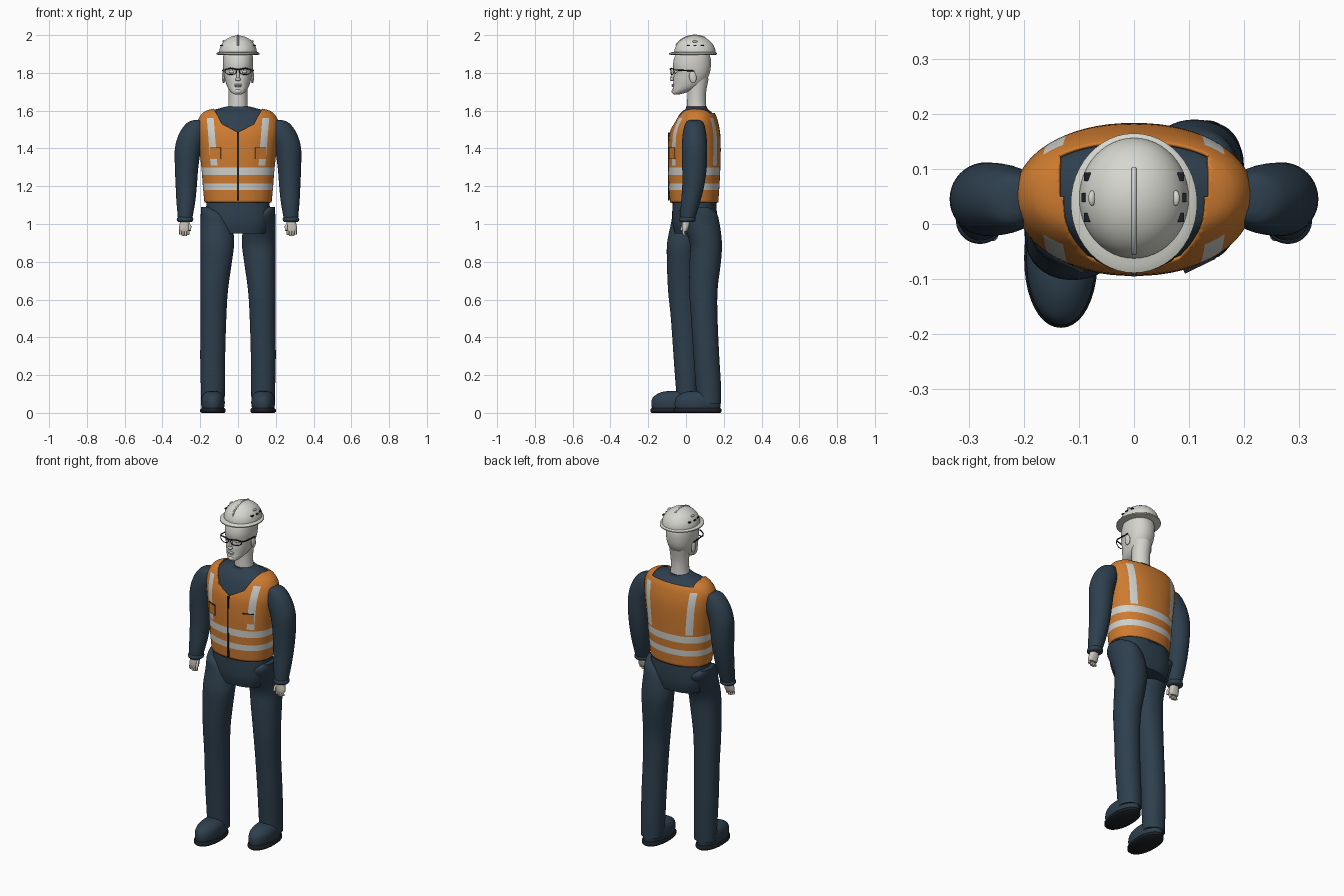
import bpy, bmesh, math
from mathutils import Vector, Matrix

if "Cube" in bpy.data.objects:
    bpy.data.objects.remove(bpy.data.objects["Cube"])


def mat(name, r, g, b):
    m = bpy.data.materials.new(name)
    m.diffuse_color = (r, g, b, 1)
    m.use_nodes = True
    m.node_tree.nodes["Principled BSDF"].inputs["Base Color"].default_value = m.diffuse_color
    return m


ORANGE = mat("vest_orange", 0.62, 0.20, 0.03)
SILVER = mat("reflective_silver", 0.62, 0.63, 0.60)
NAVY = mat("work_navy", 0.027, 0.05, 0.075)
WHITE = mat("helmet_white", 0.68, 0.68, 0.63)
SKIN = mat("pale_skin", 0.66, 0.65, 0.61)
HAND = mat("hand_beige", 0.60, 0.56, 0.49)
DARK = mat("dark_trim", 0.012, 0.014, 0.018)


def finish(bm, name, mats, angle=45):
    bmesh.ops.recalc_face_normals(bm, faces=bm.faces)
    me = bpy.data.meshes.new(name)
    bm.to_mesh(me)
    bm.free()
    for m in mats:
        me.materials.append(m)
    me.shade_smooth()
    me.set_sharp_from_angle(angle=math.radians(angle))
    ob = bpy.data.objects.new(name, me)
    bpy.context.collection.objects.link(ob)
    return ob


def spline(rows, k):
    """Catmull-Rom through the rows, k steps per span."""
    out = []
    for i in range(len(rows) - 1):
        a, b, c, d = (rows[max(0, min(len(rows) - 1, i + j))] for j in (-1, 0, 1, 2))
        for s in range(k):
            t = s / k
            out.append([0.5 * (2 * q + (r - p) * t + (2 * p - 5 * q + 4 * r - u) * t * t
                        + (3 * q - p - 3 * r + u) * t ** 3) for p, q, r, u in zip(a, b, c, d)])
    return out + [list(rows[-1])]


def loft_bm(rows, n=2.0, seg=40, k=4, caps=True):
    """Rows are (z, centre x, centre y, radius x, radius y)."""
    bm = bmesh.new()
    rings = []
    for z, cx, cy, rx, ry in (spline(rows, k) if k > 1 else rows):
        ring = []
        for i in range(seg):
            a = 2 * math.pi * i / seg
            c, s = math.cos(a), math.sin(a)
            ring.append(bm.verts.new((cx + rx * math.copysign(abs(c) ** (2 / n), c),
                                      cy + ry * math.copysign(abs(s) ** (2 / n), s), z)))
        rings.append(ring)
    for p, q in zip(rings, rings[1:]):
        for i in range(seg):
            j = (i + 1) % seg
            bm.faces.new((p[i], p[j], q[j], q[i]))
    if caps:
        bm.faces.new(rings[0])
        bm.faces.new(rings[-1])
    return bm


def loft(name, m, rows, n=2.0, seg=40, k=4, angle=45):
    return finish(loft_bm(rows, n, seg, k), name, [m], angle)


def ball(name, m, loc, size, rot=(0, 0, 0)):
    bm = bmesh.new()
    bmesh.ops.create_uvsphere(bm, u_segments=20, v_segments=12, radius=1)
    ob = finish(bm, name, [m], 180)
    ob.location, ob.scale, ob.rotation_euler = loc, size, rot
    return ob


def box(name, m, loc, size, rot=(0, 0, 0)):
    bm = bmesh.new()
    bmesh.ops.create_cube(bm, size=1, matrix=Matrix.Diagonal((*size, 1)))
    ob = finish(bm, name, [m], 30)
    ob.location, ob.rotation_euler = loc, rot
    return ob


def tube(name, m, pts, r, cyclic=False):
    cu = bpy.data.curves.new(name, 'CURVE')
    cu.dimensions, cu.bevel_depth, cu.bevel_resolution, cu.use_fill_caps = '3D', r, 2, True
    sp = cu.splines.new('POLY')
    sp.points.add(len(pts) - 1)
    for p, co in zip(sp.points, pts):
        p.co = (*co, 1)
    sp.use_cyclic_u = cyclic
    cu.materials.append(m)
    ob = bpy.data.objects.new(name, cu)
    bpy.context.collection.objects.link(ob)
    return ob


# Torso: shirt inside, vest outside, from one set of rings
torso = [(1.115, 0, .043, .178, .128), (1.2, 0, .043, .186, .134), (1.3, 0, .044, .194, .138),
         (1.4, 0, .045, .206, .139), (1.48, 0, .047, .216, .134), (1.54, 0, .052, .214, .118),
         (1.578, 0, .055, .196, .102), (1.6, 0, .056, .168, .085), (1.612, 0, .056, .125, .068)]
loft("shirt", NAVY, [(z - .005, x, y, a - .008, b - .008) for z, x, y, a, b in torso]
     + [(1.622, 0, .056, .062, .055)], 2.2, 64)

bm = loft_bm(torso, 2.2, 64, 5, False)
tilt = Vector((.9968, 0, -.08))
mid = Vector((.137, 0, 1.435))
neck = [(0, 1.485), (.085, 1.53), (.108, 1.575), (.14, 1.63)]
cuts = [((0, 0, z), (0, 0, 1)) for z in (1.18, 1.215, 1.26, 1.3, 1.31, 1.56, 1.588)]
cuts += [((0, .05, 0), (0, 1, 0)), ((0, 0, 0), (1, 0, 0))]
for s in (-1, 1):
    flip = Vector((s, 1, 1))
    cuts += [((mid + tilt * w) * flip, tilt * flip) for w in (-.018, .018)]
    cuts.append(((s * .135, 0, 0), (1, 0, 0)))
    cuts += [((s * x0, 0, z0), (s * (z1 - z0), 0, x0 - x1))
             for (x0, z0), (x1, z1) in zip(neck, neck[1:])]
for co, no in cuts:
    bmesh.ops.bisect_plane(bm, geom=bm.verts[:] + bm.edges[:] + bm.faces[:], dist=1e-5,
                           plane_co=co, plane_no=Vector(no).normalized())


def neckline(x):
    for (x0, z0), (x1, z1) in zip(neck, neck[1:]):
        if x <= x1:
            return z0 + (z1 - z0) * (x - x0) / (x1 - x0)
    return 9


gone = []
for f in bm.faces:
    c = f.calc_center_median()
    ax = abs(c.x)
    if ax < .135 and c.z > (neckline(ax) if c.y < .05 else 1.588):
        gone.append(f)
    strip = abs((Vector((ax, 0, c.z)) - mid).dot(tilt)) < .018 and 1.31 < c.z < 1.56
    if strip or 1.18 < c.z < 1.215 or 1.26 < c.z < 1.3:
        f.material_index = 1
bmesh.ops.delete(bm, geom=gone, context='FACES')
vest = finish(bm, "safety_vest", [ORANGE, SILVER])
sol = vest.modifiers.new("thickness", 'SOLIDIFY')
sol.thickness, sol.offset = .006, -1

# Zip and chest pockets
box("zip", DARK, (0, -.091, 1.305), (.009, .009, .36))
for s in (-1, 1):
    box("chest_pocket", ORANGE, (s * .118, -.07, 1.375), (.062, .012, .06), (0, 0, s * .45))
    box("pocket_flap_edge", DARK, (s * .118, -.071, 1.404), (.062, .013, .004), (0, 0, s * .45))

# Pelvis
loft("trouser_waist", NAVY, [(1.13, 0, .045, .165, .115), (1.06, 0, .045, .17, .118),
                             (1.0, 0, .045, .165, .116), (.95, 0, .045, .148, .105)], 2.5, 48)

# Legs: left strides forward, right trails behind; centre y and radius y per side
leg_z = [(1.09, .165, .03), (1.06, .135, .062), (1.0, .115, .083), (.9, .11, .089), (.8, .115, .083),
         (.65, .126, .073), (.5, .13, .068), (.3, .134, .066), (.15, .133, .064), (.05, .133, .062)]
leg_y = {-1: [(.045, .06), (.035, .1), (.015, .095), (-.018, .082), (-.023, .078), (-.02, .075),
              (-.01, .07), (0, .066), (.005, .06), (.008, .054)],
         1: [(.05, .06), (.06, .1), (.078, .1), (.105, .085), (.102, .083), (.092, .075),
             (.097, .07), (.108, .068), (.118, .067), (.122, .064)]}
for s, side in ((-1, "left"), (1, "right")):
    loft(side + "_trouser_leg", NAVY,
         [(z, s * x, y, a, b) for (z, x, a), (y, b) in zip(leg_z, leg_y[s])], 2.1)
    fy = -.062 if s < 0 else .062
    loft(side + "_boot", NAVY, [(z, s * .133, fy + o, a, b) for z, a, b, o in (
        (.02, .058, .118, 0), (.05, .063, .122, 0), (.08, .06, .115, 0), (.1, .05, .095, .005),
        (.112, .033, .07, .01), (.116, .01, .03, .01))], 2.1)
    loft(side + "_sole", DARK, [(0, s * .133, fy, .06, .12), (.006, s * .133, fy, .067, .127),
                                (.018, s * .133, fy, .067, .127), (.026, s * .133, fy, .06, .12)], 2.1, k=1)

    # Sleeves, cuffs and hands
    arm = [(1.55, .212, .045, .02, .025), (1.535, .222, .045, .048, .047), (1.48, .238, .045, .073, .062),
           (1.4, .264, .045, .07, .067), (1.3, .272, .045, .062, .065), (1.2, .274, .038, .056, .058),
           (1.12, .276, .025, .05, .051), (1.05, .279, .012, .041, .042), (1.015, .281, .006, .036, .036)]
    loft(side + "_sleeve", NAVY, [(z, s * x, y, a, b) for z, x, y, a, b in arm])
    loft(side + "_cuff", NAVY, [(1.036, s * .28, .008, .038, .038), (1.03, s * .28, .008, .043, .043),
                                (1.018, s * .281, .007, .043, .043), (1.01, s * .281, .006, .034, .034)], k=2)
    loft(side + "_palm", HAND, [(1.025, s * .281, .003, .022, .02), (1.0, s * .282, -.001, .027, .02),
                                (.975, s * .284, -.005, .029, .017), (.96, s * .284, -.007, .024, .013)], 2.4, 24)
    for i, low in enumerate((.944, .938, .939, .946)):
        x = s * (.264 + i * .0135)
        tube(side + "_finger", HAND, [(x, -.008, .972), (x, -.014, .957), (x, -.009, low)], .0068)
    tube(side + "_thumb", HAND, [(s * .262, -.006, 1.0), (s * .254, -.018, .985), (s * .256, -.024, .965)], .0075)

# Neck and head: rows are (z, half width, front y, back y)
loft("neck", SKIN, [(1.6, 0, .058, .056, .052), (1.64, 0, .056, .05, .05), (1.7, 0, .057, .05, .05),
                    (1.77, 0, .06, .055, .06)])
head = [(1.686, .016, -.066, -.035), (1.692, .03, -.071, -.012), (1.71, .047, -.071, .04),
        (1.735, .06, -.068, .085), (1.765, .069, -.067, .11), (1.8, .076, -.064, .126),
        (1.84, .08, -.069, .132), (1.88, .079, -.062, .13), (1.915, .073, -.045, .115)]
loft("head", SKIN, [(z, 0, (f + b) / 2, w, (b - f) / 2) for z, w, f, b in head], 2.15)
ball("nose_bridge", SKIN, (0, -.068, 1.787), (.009, .012, .03), (-.2, 0, 0))
ball("nose_tip", SKIN, (0, -.074, 1.766), (.014, .012, .01))
ball("upper_lip", SKIN, (0, -.068, 1.737), (.022, .009, .005))
ball("lower_lip", SKIN, (0, -.067, 1.729), (.018, .009, .005))
ball("chin", SKIN, (0, -.06, 1.702), (.022, .017, .014))

# Glasses, ears
for s in (-1, 1):
    ball("ear", SKIN, (s * .076, .036, 1.778), (.009, .019, .033), (.15, 0, 0))
    ball("eye", SKIN, (s * .033, -.053, 1.806), (.015, .012, .009))
    rim = [(s * (.038 + .031 * math.cos(a)), -.08 + .016 * (.5 + .5 * math.cos(a)) ** 2,
            1.807 + .016 * math.sin(a)) for a in (i * math.pi / 12 for i in range(24))]
    tube("glasses_rim", DARK, rim, .0022, True)
    tube("glasses_brow_bar", DARK, [(s * .008, -.081, 1.819), (s * .04, -.078, 1.824),
                                    (s * .068, -.064, 1.818)], .0035)
    tube("glasses_temple", DARK, [(s * .068, -.064, 1.815), (s * .079, -.045, 1.815), (s * .082, .045, 1.81)], .0035)
tube("glasses_bridge", DARK, [(-.01, -.081, 1.817), (0, -.084, 1.82), (.01, -.081, 1.817)], .003)

# Hard hat
arcs = [i * math.pi / 28 for i in range(14)]
loft("helmet_dome", WHITE, [(1.905 + .093 * math.sin(t), 0, .047, .1 * math.cos(t), .11 * math.cos(t))
                            for t in arcs], 2, 48, 1)
loft("helmet_brim", WHITE, [(1.896, 0, .038, .108, .12), (1.898, 0, .038, .115, .127),
                            (1.904, 0, .038, .115, .127), (1.911, 0, .042, .102, .115)], 2, 48, 1)
ridge = [(0, .047 - .11 * math.cos(t), 1.905 + .093 * math.sin(t))
         for t in (math.radians(d) for d in range(25, 121, 5))]
tube("helmet_ridge", WHITE, ridge, .0045)
for s in (-1, 1):
    ball("helmet_side_lug", WHITE, (s * .076, .047, 1.966), (.006, .014, .008), (0, s * .8, 0))
    for y in (.012, .048, .086):
        box("helmet_vent", DARK, (s * (.09 if y == .048 else .085), y, 1.945), (.012, .016, .006))
